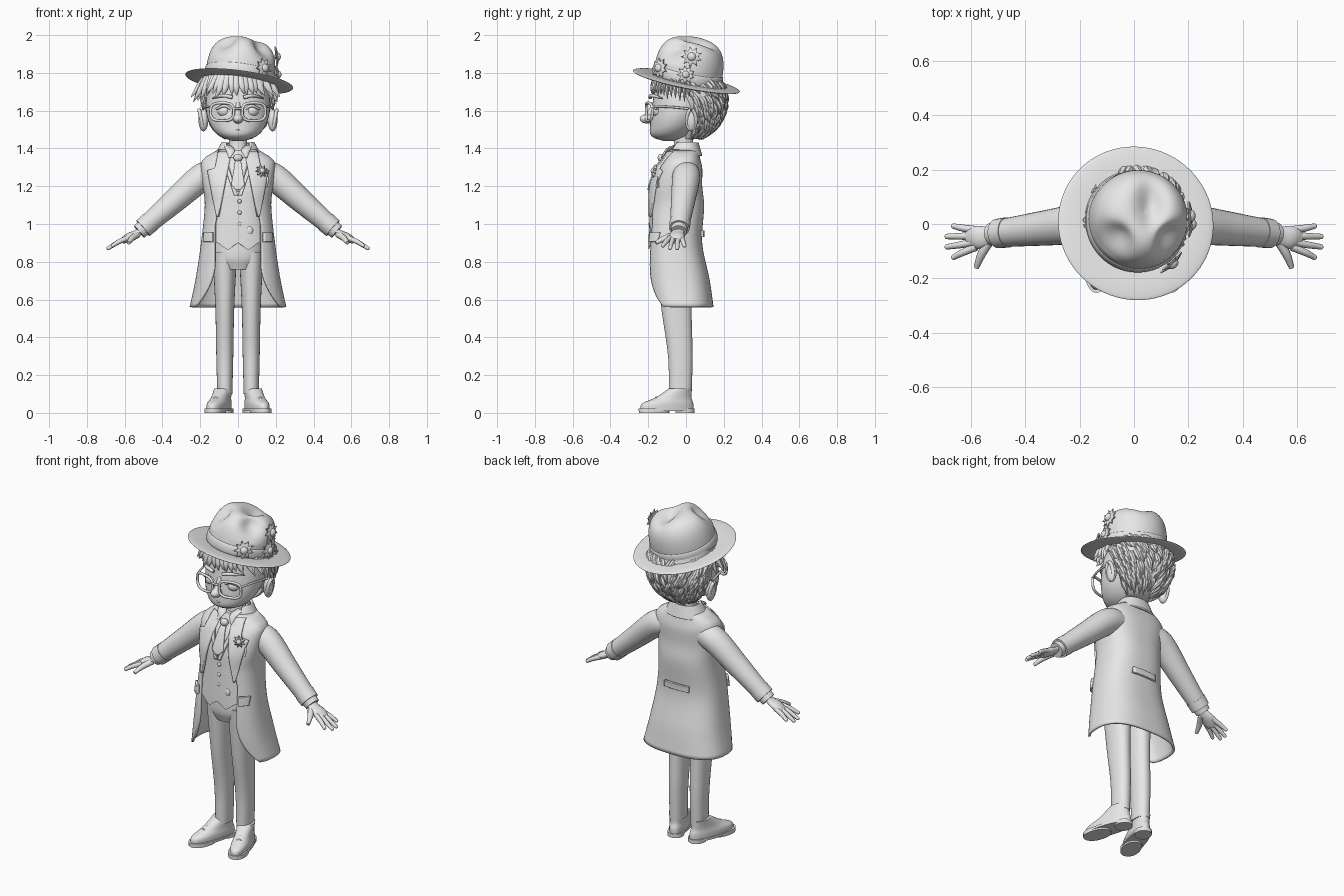
import bpy, bmesh, math, random
from mathutils import Vector, Matrix
from math import sin, cos, pi

random.seed(4)
cube = bpy.data.objects.get("Cube")
if cube:
    bpy.data.objects.remove(cube, do_unlink=True)

grey = bpy.data.materials.new("plain_grey")
grey.use_nodes = True
grey.diffuse_color = (.8, .8, .8, 1)
for node in grey.node_tree.nodes:
    if node.type == 'BSDF_PRINCIPLED':
        node.inputs["Base Color"].default_value = grey.diffuse_color


def finish(name, bm, thick=0, matrix=Matrix()):
    bmesh.ops.recalc_face_normals(bm, faces=bm.faces)
    bm.transform(matrix)
    mesh = bpy.data.meshes.new(name)
    bm.to_mesh(mesh)
    bm.free()
    mesh.materials.append(grey)
    for polygon in mesh.polygons:
        polygon.use_smooth = True
    mesh.set_sharp_from_angle(angle=math.radians(45))
    ob = bpy.data.objects.new(name, mesh)
    bpy.context.collection.objects.link(ob)
    if thick:
        mod = ob.modifiers.new("thickness", 'SOLIDIFY')
        mod.thickness, mod.offset = thick, 0


def make(name, build, *args, thick=0, matrix=Matrix(), **options):
    bm = bmesh.new()
    build(bm, *args, **options)
    finish(name, bm, thick, matrix)


def sample(rows, key):
    """Smoothly interpolate rows that are keyed by their first column."""
    last = len(rows) - 1
    i = 0
    while i < last - 1 and key > rows[i + 1][0]:
        i += 1
    before, a, b, after = rows[max(i - 1, 0)], rows[i], rows[i + 1], rows[min(i + 2, last)]
    span = b[0] - a[0]
    u = min(max((key - a[0]) / span, 0), 1)
    out = []
    for p, q, r, s in list(zip(before, a, b, after))[1:]:
        slope_a = (r - p) / (b[0] - before[0]) * span
        slope_b = (s - q) / (after[0] - a[0]) * span
        out.append(q + (r - q)*u*u*(3 - 2*u) + u*(1 - u)*((1 - u)*slope_a - u*slope_b))
    return out


def skin(bm, rings, closed=True, loop=False):
    rings = [[bm.verts.new(p) for p in ring] for ring in rings]
    count = len(rings[0])
    for a, b in zip(rings, rings[1:] + (rings[:1] if loop else [])):
        for j in range(count if closed else count - 1):
            k = (j + 1) % count
            bm.faces.new((a[j], a[k], b[k], b[j]))
    if closed and not loop:
        bm.faces.new(rings[0])
        bm.faces.new(rings[-1])


def power_of(value, exponent):
    return math.copysign(abs(value)**exponent, value)


def loft(bm, rows, x=0, steps=20, sides=40, power=2.2, gap=None):
    """Rows hold z, centre y, half width, half depth; gap(z) opens the front."""
    rings = []
    for i in range(steps + 1):
        z = rows[0][0] + (rows[-1][0] - rows[0][0]) * i / steps
        cy, rx, ry = sample(rows, z)
        start = math.asin((gap(z) / rx)**(power / 2)) if gap else 0
        ring = []
        for j in range(sides):
            t = start + 2*(pi - start) * j / (sides - 1 if gap else sides)
            ring.append((x + rx*power_of(sin(t), 2/power), cy - ry*power_of(cos(t), 2/power), z))
        rings.append(ring)
    skin(bm, rings, closed=not gap)


def tube(bm, points, steps=10, sides=10, flat=1, loop=False):
    """Points hold x, y, z, radius."""
    if not loop:
        keyed = [(i, *p) for i, p in enumerate(points)]
        points = [sample(keyed, i*(len(keyed) - 1)/steps) for i in range(steps + 1)]
    path = [Vector(p[:3]) for p in points]
    run = (path[-1] - path[0]).normalized()
    ref = Vector((0, 1, 0)) if loop or abs(run.z) > .8 else Vector((0, 0, 1))
    rings, count = [], len(path)
    for i, p in enumerate(path):
        ahead = path[(i + 1) % count] if loop else path[min(i + 1, count - 1)]
        behind = path[i - 1] if loop else path[max(i - 1, 0)]
        u = (ahead - behind).cross(ref).normalized()
        v = u.cross(ahead - behind).normalized() * flat
        angles = [2*pi*j/sides for j in range(sides)]
        rings.append([p + points[i][3]*(u*cos(a) + v*sin(a)) for a in angles])
    skin(bm, rings, loop=loop)


def ball(bm, centre, radii):
    bmesh.ops.create_uvsphere(bm, u_segments=20, v_segments=12, radius=1,
                              matrix=Matrix.Translation(centre) @ Matrix.Diagonal((*radii, 1)))


def panel(bm, rows, low, high, inner, outer, lift=.012, face=-1, mirror=1):
    """Cloth between inner(z) and outer(z) lying on a lofted body."""
    rings = []
    for i in range(25):
        z = low + (high - low)*i/24
        cy, rx, ry = sample(rows, z)
        ring = []
        for j in range(9):
            x = inner(z) + (outer(z) - inner(z))*j/8
            depth = (1 - min(.97, abs(x/rx))**2.6)**(1/2.6)
            ring.append((mirror*x, cy + face*(ry*depth + lift), z))
        rings.append(ring)
    skin(bm, rings, closed=False)


def flower(name, centre, normal, radius):
    bm = bmesh.new()
    star = [(radius*(1 if k % 2 else .62), k*pi/9) for k in range(18)]
    skin(bm, [[(r*f*cos(a), r*f*sin(a), z) for r, a in star]
              for f, z in ((1, 0), (1, .006), (.5, .014))])
    ball(bm, (0, 0, .012), (radius*.4, radius*.4, radius*.3))
    turn = Vector(normal).to_track_quat('Z', 'Y').to_matrix().to_4x4()
    finish(name, bm, matrix=Matrix.Translation(centre) @ turn)


# Coat, waistcoat and hips
def coat_gap(z):
    return .12 + 1.8*max(0, .8 - z)**2 - .2*max(0, z - 1)


coat = [(.56, -.02, .25, .16), (.7, -.04, .22, .16), (.9, -.06, .19, .14), (1.1, -.05, .17, .14),
        (1.2, -.05, .18, .13), (1.3, -.03, .19, .11), (1.34, -.02, .18, .09), (1.39, -.01, .1, .07)]
vest = [(z, cy - .02, rx*.85, ry*.85) for z, cy, rx, ry in coat if z > .8]
make("coat", loft, coat, steps=40, sides=64, power=2.6, gap=coat_gap, thick=.012)
bm = bmesh.new()
loft(bm, vest, steps=24, sides=80, power=2.6)
for v in bm.verts:
    if v.co.z < .91 and v.co.y < -.1:
        v.co.z -= .04*max(0, 1 - abs(abs(v.co.x) - .055)/.05)
finish("waistcoat", bm)
make("hips", loft, [(.76, -.06, .09, .09), (.82, -.06, .13, .11), (.92, -.06, .13, .11)])
make("coat_collar", loft, [(1.36, -.01, .12, .09), (1.43, 0, .08, .06)],
     gap=lambda z: .06, thick=.014)
make("back_half_belt", panel, coat, .93, .965, lambda z: -.08, lambda z: .08, face=1, thick=.014)
make("shirt_front", panel, vest, 1.17, 1.35, lambda z: (1.16 - z)/3, lambda z: (z - 1.16)/3,
     lift=.004, thick=.006)


def tie_width(z):
    return min(z - 1.17, .01 + (1.36 - z)/6)


make("tie", panel, vest, 1.18, 1.35, lambda z: -tie_width(z), tie_width, thick=.016)
make("tie_knot", ball, (0, -.13, 1.35), (.024, .02, .022))
bm = bmesh.new()
for k in range(4):
    ball(bm, (.008, -.19, .94 + .06*k), (.011, .008, .011))
finish("waistcoat_buttons", bm)
make("watch_chain", tube, [(.01, -.19, 1, .004), (.03, -.19, .96, .004), (.06, -.19, .98, .004)])
make("pocket_watch", ball, (.06, -.185, .965), (.02, .012, .024))
flower("lapel_flower", (.125, -.165, 1.28), (.3, -1, .2), .035)
make("pocket_square", tube, [(.14, -.15, 1.2, .02), (.16, -.15, 1.25, .003)], flat=.5)

# Parts that repeat on both sides
shoulder, wrist = Vector((.2, 0, 1.24)), Vector((.5, -.035, .98))
for s, side in ((1, "left"), (-1, "right")):
    def mirrored(points):
        return [(s*x, *rest) for x, *rest in points]

    # Lapel, pocket and collars
    def lapel_edge(z):
        return coat_gap(z) + (.4*(z - 1.04) if z < 1.29 else .06)
    make(side + "_lapel", panel, coat, 1.04, 1.38, lambda z: coat_gap(z) - .01, lapel_edge,
         mirror=s, thick=.014)
    make(side + "_pocket_flap", panel, coat, .905, .955, lambda z: .135, lambda z: .175,
         lift=.016, mirror=s, thick=.02)
    make(side + "_waistcoat_edge", panel, vest, 1.15, 1.34, lambda z: (z - 1.15)/3,
         lambda z: .02 + (z - 1.15)/3, lift=.007, mirror=s, thick=.01)
    make(side + "_shirt_collar", tube, mirrored([(.055, -.06, 1.41, .022), (.04, -.1, 1.39, .024),
                                                 (.045, -.13, 1.35, .004)]), flat=.4)

    # Sleeve and hand
    def along(t, radius):
        return (*shoulder.lerp(wrist, t), radius)
    make(side + "_sleeve", tube, mirrored([(.12, 0, 1.27, .07), along(0, .074), along(.45, .064),
                                           along(1, .05)]), steps=24, sides=24)
    make(side + "_sleeve_cuff", tube, mirrored([along(.88, .056), along(1.01, .054)]), sides=24)
    make(side + "_shirt_cuff", tube, mirrored([along(1, .044), along(1.08, .042)]), sides=24)
    bm = bmesh.new()
    tube(bm, mirrored([along(1, .026), (.54, -.045, .95, .036), (.58, -.05, .93, .043),
                       (.61, -.06, .91, .032)]), sides=16, flat=.5)
    for k in range(4):
        fan = k - 1.5
        tip = (.69 - .012*fan*fan, -.065 - .038*fan, .87 + .007*fan*fan)
        tube(bm, mirrored([(.58, -.053 - .021*fan, .928, .014), (.63, -.06 - .03*fan, .906, .013),
                           (*tip, .01)]), sides=8)
        ball(bm, (s*tip[0], *tip[1:]), [.01]*3)
    tube(bm, mirrored([(.53, -.06, .945, .018), (.56, -.11, .925, .016), (.58, -.16, .9, .01)]))
    finish(side + "_hand", bm)

    # Trouser leg, and a shoe built straight then turned outward
    make(side + "_trouser_leg", loft, [(.1, -.03, .04, .06), (.3, -.03, .045, .065),
                                       (.55, -.05, .05, .08), (.85, -.06, .065, .1)], x=s*.07)
    turn = Matrix.Translation((s*.075, -.02, 0)) @ Matrix.Rotation(s*.3, 4, 'Z')
    make(side + "_shoe", loft, [(.02, -.085, .05, .147), (.05, -.08, .05, .14), (.08, -.05, .045, .1),
                                (.13, -.01, .045, .06)], matrix=turn)
    for part, low, y, width, length in (("sole", .01, -.09, .056, .152), ("heel", 0, .015, .045, .05),
                                        ("tread", 0, -.155, .052, .083)):
        make(f"{side}_{part}", loft, [(z, y, width, length) for z in (low, .024)],
             steps=2, matrix=turn)
    bm = bmesh.new()
    for k in range(3):
        y, z = -.095 - .025*k, .104 - .011*k
        tube(bm, [(x, y, z - 24*x*x, .005) for x in (-.03, 0, .03)], sides=6)
    finish(side + "_laces", bm, matrix=turn)

    # Ear, eye, brow and spectacles
    circle = [2*pi*k/40 for k in range(40)]
    bm = bmesh.new()
    ball(bm, (s*.183, .028, 1.55), (.026, .03, .06))
    tube(bm, [(s*(.195 + .01*sin(a)), .028 + .024*cos(a), 1.552 + .052*sin(a), .01) for a in circle],
         loop=True)
    finish(side + "_ear", bm)
    make(side + "_eye", ball, (s*.072, -.143, 1.597), (.038, .036, .032))
    make(side + "_eyelid", tube, mirrored([(.035, -.172, 1.605, .006), (.072, -.178, 1.626, .008),
                                           (.115, -.155, 1.608, .006)]))
    make(side + "_eyebrow", tube, mirrored([(.03, -.19, 1.67, .01), (.08, -.18, 1.68, .01),
                                            (.135, -.125, 1.665, .003)]))
    rim = []
    for a in circle:
        x = .084 + .061*power_of(cos(a), .65)
        rim.append((s*x, -.212 + 1.6*x*x, 1.594 + .047*power_of(sin(a), .65), .0075))
    make(side + "_spectacle_rim", tube, rim, loop=True)
    make(side + "_spectacle_arm", tube, mirrored([(.146, -.178, 1.62, .006), (.172, -.09, 1.62, .006),
                                                  (.186, .015, 1.61, .006)]))
make("spectacle_bridge", tube, [(x, -.212, 1.61, .006) for x in (-.027, 0, .027)])

# Head
make("head", loft, [(1.44, -.09, .03, .03), (1.46, -.09, .09, .09), (1.52, -.06, .145, .13),
                    (1.62, -.02, .17, .16), (1.8, 0, .15, .15)], power=2, steps=28)
make("neck", loft, [(1.34, -.02, .065, .055), (1.4, -.015, .05, .05), (1.5, -.01, .05, .05)])
bm = bmesh.new()
ball(bm, (0, -.205, 1.557), (.028, .04, .025))
tube(bm, [(0, -.17, 1.64, .012), (0, -.185, 1.6, .015), (0, -.21, 1.565, .019)])
finish("nose", bm)
make("mouth", tube, [(x, -.189 + 7*x*x, 1.495 + 4*x*x, .005) for x in (-.055, 0, .055)])

# Hair: a cap with layered locks and a fringe
hair = [(1.45, .03, .06, .05), (1.52, .07, .13, .09), (1.64, .07, .18, .14), (1.8, .01, .18, .17)]
make("hair_cap", loft, hair, power=2)
bm = bmesh.new()
for k in range(170):
    angle, root = random.uniform(1.25, 2*pi - 1.25), random.uniform(1.52, 1.77)
    lock = []
    for drop, lift, radius in ((0, -.006, .012), (.035, .003, .016), (.075, .008, .002)):
        cy, rx, ry = sample(hair, root - drop)
        a = angle + math.copysign(2.5*drop, pi - angle)
        lock.append(((rx + lift)*sin(a), cy - (ry + lift)*cos(a), root - drop, radius))
    tube(bm, lock, steps=6, sides=7)
finish("hair_locks", bm)
bm = bmesh.new()
for k in range(26):
    a = (k/12.5 - 1)*pi/2
    x, y = .178*sin(a), .015 - .185*cos(a)
    out = .055*sin(a) + random.uniform(-.025, .025)
    drop = random.uniform(.05, .085) + .035*abs(sin(a))
    tube(bm, [(x*.95, y*.95, 1.785, .02), (x + out/2, y*1.06, 1.765 - drop/2, .016),
              (x + out, y*1.04, 1.765 - drop, .002)], sides=7, flat=.6)
finish("fringe", bm)

# Hat, modelled upright and then tilted
lean = Vector((0, 0, 1)).rotation_difference(Vector((.13, .2, 1))).to_matrix().to_4x4()
tilt = Matrix.Translation((.007, .003, 1.76)) @ lean


def lathe(bm, profile, loop=False):
    turns = [2*pi*j/72 for j in range(72)]
    skin(bm, [[(r*cos(t), r*sin(t), z) for t in turns] for r, z in profile], loop=loop)


bm = bmesh.new()
lathe(bm, [(.183*cos(a)**.62, .232*sin(a)**.62) for a in (1.57*k/36 for k in range(37))])
for v in bm.verts:
    if v.co.z > .09:
        v.co.z -= .045*math.exp(-((v.co.x - .03)/.05)**2 - ((v.co.y - .03)/.09)**2)
        for x in (-.1, .11):
            near = (v.co - Vector((x, -.1, .18))).length / .06
            v.co -= Vector((x, -.1, .05))*.32*math.exp(-near*near)
finish("hat_crown", bm, matrix=tilt)
for name, r, z, width, height in (("hat_brim", .22, -.004, .068, .009), ("hat_band", .181, .03, .008, .028)):
    make(name, lathe, [(r + width*cos(a), z + height*sin(a)) for a in circle], loop=True, matrix=tilt)
flower("front_hat_flower", (.135, -.138, 1.825), (.75, -.75, .1), .056)
flower("side_hat_flower", (.198, .03, 1.885), (1, 0, .1), .056)
flower("low_hat_flower", (.203, 0, 1.79), (1, -.1, .1), .05)
